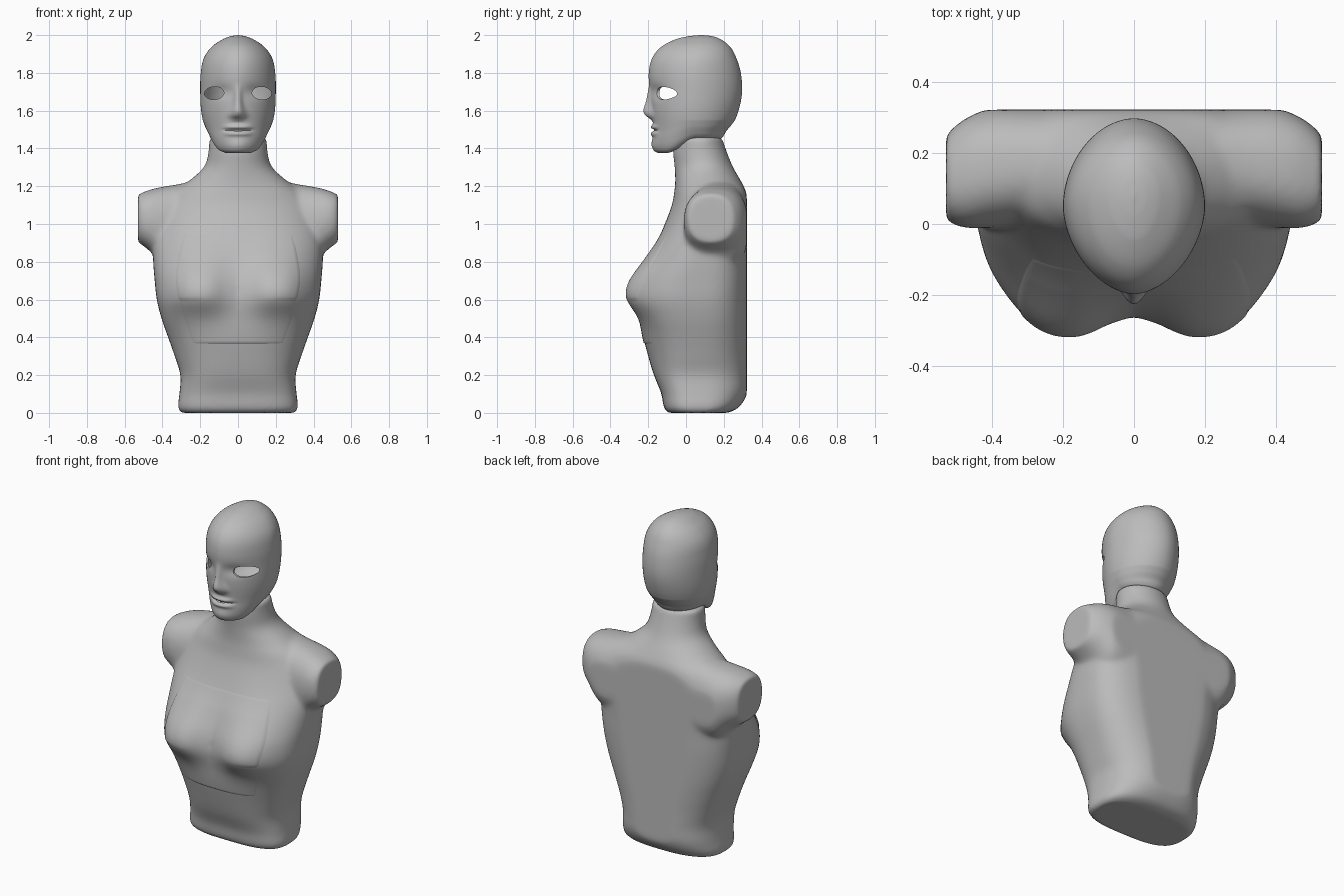
import bpy, bmesh
from math import sin, cos, pi, exp
from mathutils import Vector
from mathutils.bvhtree import BVHTree

cube = bpy.data.objects.get("Cube")
if cube:
    bpy.data.objects.remove(cube)

GREY = (0.5, 0.5, 0.5, 1)
mat = bpy.data.materials.new("mannequin grey")
mat.use_nodes = True
mat.diffuse_color = GREY
mat.node_tree.nodes["Principled BSDF"].inputs["Base Color"].default_value = GREY


def curve(table, z):
    """Smoothly interpolate rows of (z, values...)."""
    z = min(max(z, table[0][0]), table[-1][0])
    last = len(table) - 1
    i = next(k for k in range(last) if z <= table[k + 1][0])
    a, b = table[i], table[i + 1]
    p, n = table[max(i - 1, 0)], table[min(i + 2, last)]
    h = b[0] - a[0]
    t = (z - a[0]) / h
    out = []
    for k in range(1, len(a)):
        ma = (b[k] - p[k]) / (b[0] - p[0]) * h
        mb = (n[k] - a[k]) / (n[0] - a[0]) * h
        out.append((2*t**3 - 3*t*t + 1) * a[k] + (t**3 - 2*t*t + t) * ma
                   + (3*t*t - 2*t**3) * b[k] + (t**3 - t*t) * mb)
    return out


def bell(d, width, power=2):
    return exp(-abs(d / width) ** power)


def oval(count, rx, low, high, mid, n_low, n_high):
    """Superellipse outline with different low and high halves."""
    pts = []
    for i in range(count):
        a = 2 * pi * i / count
        c, s = cos(a), sin(a)
        n = n_high if s > 0 else n_low
        depth = high - mid if s > 0 else mid - low
        x = rx * abs(c) ** (2 / n) * (1 if c > 0 else -1)
        y = mid + depth * abs(s) ** (2 / n) * (1 if s > 0 else -1)
        pts.append((x, y))
    return pts


def finish(name, bm):
    bmesh.ops.recalc_face_normals(bm, faces=bm.faces)
    mesh = bpy.data.meshes.new(name)
    bm.to_mesh(mesh)
    bm.free()
    ob = bpy.data.objects.new(name, mesh)
    bpy.context.collection.objects.link(ob)
    mesh.materials.append(mat)
    return ob


def loft(name, rings):
    bm = bmesh.new()
    rows = [[bm.verts.new(p) for p in ring] for ring in rings]
    for a, b in zip(rows, rows[1:]):
        for i in range(len(a)):
            j = (i + 1) % len(a)
            bm.faces.new((a[i], a[j], b[j], b[i]))
    bm.faces.new(rows[0])
    bm.faces.new(rows[-1])
    return finish(name, bm)


def boolean(ob, other, operation):
    m = ob.modifiers.new(operation.title(), 'BOOLEAN')
    m.operation, m.object, m.solver = operation, other, 'EXACT'
    other.hide_render = True


def bake(ob, helpers=()):
    """Apply all modifiers and drop the helper objects."""
    dg = bpy.context.evaluated_depsgraph_get()
    ob.data = bpy.data.meshes.new_from_object(ob.evaluated_get(dg))
    ob.modifiers.clear()
    for h in helpers:
        bpy.data.objects.remove(h)


def smooth(ob, angle):
    bpy.ops.object.select_all(action='DESELECT')
    ob.select_set(True)
    bpy.context.view_layer.objects.active = ob
    bpy.ops.object.shade_smooth_by_angle(angle=angle)


# Torso: z, half width, front, back, widest y, front and back squareness
BACK = .322
TORSO = [
    (0, .3, -.095, .22, .06, 3, 2.8), (.02, .318, -.115, .27, .06, 3, 2.7),
    (.1, .31, -.13, .325, .06, 3, 2.6), (.2, .305, -.17, .335, .06, 2.8, 2.6),
    (.3, .335, -.2, .335, .06, 2.6, 2.6), (.4, .37, -.225, .335, .06, 2.6, 2.7),
    (.5, .405, -.24, .335, .06, 2.8, 2.8), (.6, .43, -.25, .335, .06, 3, 2.9),
    (.7, .441, -.237, .335, .07, 2.9, 3), (.8, .449, -.2, .335, .08, 2.6, 3),
    (.9, .45, -.155, .335, .1, 2.4, 3.2), (1, .43, -.112, .335, .12, 2.2, 3.5),
    (1.1, .4, -.075, .33, .13, 2, 3.5), (1.17, .34, -.062, .318, .13, 2, 3),
    (1.22, .27, -.057, .295, .12, 2, 2.4), (1.3, .182, -.06, .25, .1, 2, 2),
    (1.38, .157, -.068, .217, .08, 2, 2), (1.46, .153, -.06, .19, .07, 2, 2)]


def torso_ring(z):
    ring = []
    for x, y in oval(96, *curve(TORSO, z)):
        if y < 0.05:  # bust
            rise = bell(z - .635, .19 if z > .635 else .11)
            y -= .078 * bell(abs(x) - .215, .145, 2.6) * rise * min(1, (.05 - y) / .15)
        ring.append((x, min(y, BACK), z))
    return ring


torso = loft("torso", [torso_ring(1.46 * i / 120) for i in range(121)])

# Shoulder stubs: x, half height, front, back, middle y, centre z
SHOULDER = [(.15, .25, .03, .325, .16, 1.0), (.3, .232, .0, .33, .16, .982),
            (.4, .207, -.01, .328, .15, .99), (.46, .167, -.012, .305, .14, 1.017),
            (.5, .143, -.006, .28, .13, 1.026), (.53, .127, .012, .25, .125, 1.03)]
shoulders = []
for side in (1, -1):
    rings = []
    for k in range(25):
        x = .15 + .38 * k / 24
        half, low, high, mid, zc = curve(SHOULDER, x)
        rings.append([(side * x, min(y, BACK), zc + h)
                      for y, h in [(q, p) for p, q in
                                   oval(48, half, low, high, mid, 2.3, 2.5)]])
    stub = loft("shoulder", rings)
    boolean(torso, stub, 'UNION')
    shoulders.append(stub)
remesh = torso.modifiers.new("Blend", 'REMESH')
remesh.mode, remesh.voxel_size = 'VOXEL', .011
relax = torso.modifiers.new("Relax", 'SMOOTH')
relax.factor, relax.iterations = .5, 20
bake(torso, shoulders)
smooth(torso, pi)

# Chest panel: thin plate on the torso, fading out at the top and lower sides
bvh = BVHTree.FromObject(torso, bpy.context.evaluated_depsgraph_get())
PANEL = [(.362, .24), (.5, .29), (.6, .317), (.72, .333), (.87, .31), (.95, .29)]
bm = bmesh.new()
rows = []
COLS, ROWS = 60, 60
for r in range(ROWS + 1):
    z = .362 + .588 * r / ROWS
    half = curve(PANEL, z)[0]
    row = []
    for c in range(COLS + 1):
        u = 2 * c / COLS - 1
        hit = bvh.ray_cast(Vector((half * u, -1, z)), Vector((0, 1, 0)))[0]
        lift = .006 * min(1, (.95 - z) / .1)
        if z < .6:
            lift *= 1 - abs(u) ** 3
        if r in (0, ROWS) or c in (0, COLS):
            lift = -.003
        row.append(bm.verts.new((half * u, hit.y - lift, z)))
    rows.append(row)
for a, b in zip(rows, rows[1:]):
    for c in range(COLS):
        bm.faces.new((a[c], a[c + 1], b[c + 1], b[c]))
panel = finish("chest_panel", bm)
if sum(p.normal.y for p in panel.data.polygons) > 0:
    panel.data.flip_normals()
smooth(panel, .7)

# Head: z, half width, front, back, widest y
HEAD = [(1.375, .1, -.145, .175, .05), (1.385, .125, -.163, .188, .05),
        (1.41, .145, -.173, .2, .05), (1.45, .161, -.176, .213, .05),
        (1.5, .176, -.172, .238, .05), (1.6, .195, -.183, .278, .05),
        (1.7, .2, -.19, .297, .05), (1.8, .197, -.197, .29, .05),
        (1.88, .18, -.178, .266, .06), (1.94, .137, -.128, .232, .07),
        (1.98, .077, -.048, .18, .08), (1.995, .036, .02, .135, .08),
        (2, .004, .07, .09, .08)]
NOSE = [(1.54, 0), (1.556, .012), (1.575, .034), (1.6, .042), (1.65, .025),
        (1.7, .012), (1.74, .002), (1.78, 0)]


def face_relief(x, z):
    """Forward push of nose, lips and chin, less the eye sockets."""
    nose = curve(NOSE, z)[0] * bell(x, .02 + .02 * bell(z - 1.57, .05), 2.5)
    lips = .013 * bell(x, .068, 4) * (bell(z - 1.513, .012) + bell(z - 1.478, .013))
    mouth = .008 * bell(x, .075, 6) * bell(z - 1.497, .006)
    chin = .008 * bell(x, .06) * bell(z - 1.415, .03)
    socket = .014 * bell(abs(x) - .09, .055) * bell(z - 1.7, .035)
    return nose + lips + chin - mouth - socket


def head_ring(z, inset):
    w, front, back, mid = curve(HEAD, z)
    ring = []
    # the face is more wedge shaped at eye level than at the chin
    wedge = 2 - .22 * bell(z - 1.75, .2)
    for x, y in oval(160, w, front, back, mid, wedge, 1.9):
        if y < 0:
            y -= face_relief(x, z) * min(1, -y / .08)
        # jaw line climbs from the chin to the nape
        t = min(max((y + .11) / .17, 0), 1)
        base = 1.375 + .073 * t * t * (3 - 2 * t)
        zz = z if z > 1.55 else base + (z - 1.375) * (1.55 - base) / .175
        k = 1 - inset
        ring.append((x * k, .05 + (y - .05) * k, 1.69 + (zz - 1.69) * k))
    return ring


def head_shell(name, inset, count):
    return loft(name, [head_ring(1.375 + .625 * (1 - (1 - i / count) ** 1.5), inset)
                       for i in range(count + 1)])


head = head_shell("head", 0, 180)
hollow = head_shell("hollow", .05, 60)
boolean(head, hollow, 'DIFFERENCE')

# Almond eye openings cut through the shell
cutters = [hollow]
for side in (1, -1):
    rings = [[(side * .126 + x, y, z - .04 * (side * x)) for x, z in
              oval(48, .051, 1.658, 1.726, 1.69, 1.8, 2.2)] for y in (-.4, .03)]
    eye = loft("eye_cutter", rings)
    boolean(head, eye, 'DIFFERENCE')
    cutters.append(eye)
bake(head, cutters)
smooth(head, .8)
